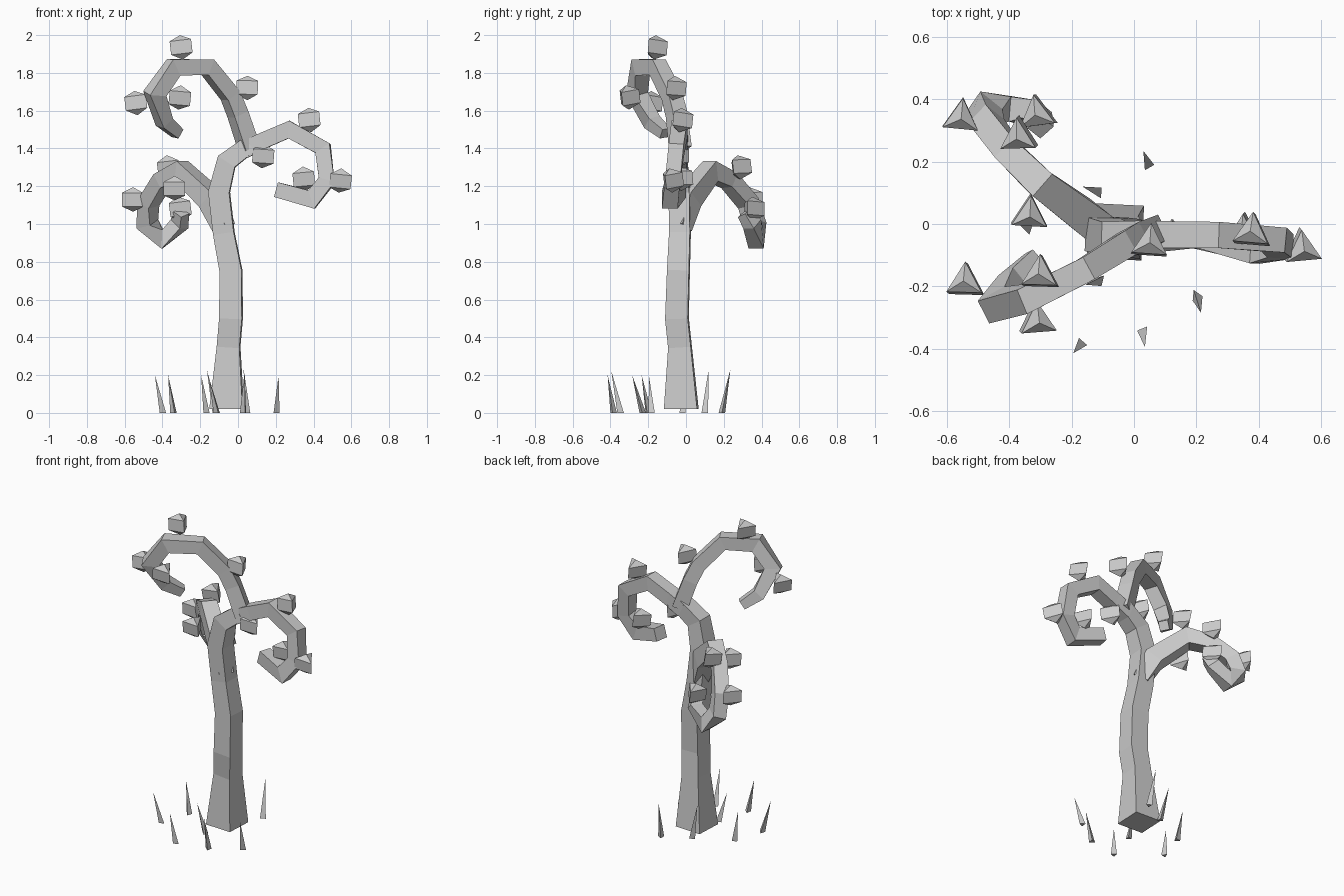
import bpy, bmesh, random
from math import cos, sin, pi
from mathutils import Vector, Euler

if "Cube" in bpy.data.objects:
    bpy.data.objects.remove(bpy.data.objects["Cube"])

random.seed(4)


def finish(bm, name):
    bmesh.ops.recalc_face_normals(bm, faces=bm.faces)
    mesh = bpy.data.meshes.new(name)
    bm.to_mesh(mesh)
    bm.free()
    obj = bpy.data.objects.new(name, mesh)
    bpy.context.collection.objects.link(obj)
    return obj


def limb(name, path, side):
    """Square tube through (x, y, z, half width) points."""
    bm = bmesh.new()
    pts = [Vector(p[:3]) for p in path]
    rings = []
    for i, p in enumerate(pts):
        a = (p - pts[i - 1]).normalized() if i else Vector()
        b = (pts[i + 1] - p).normalized() if i < len(pts) - 1 else Vector()
        t = (a + b).normalized()
        if name == "trunk" and i == 0:
            t = Vector((0, 0, 1))
        u = Vector(side)
        u = (u - t * u.dot(t)).normalized()
        v = t.cross(u)
        h = path[i][3]
        miter = 1 / max(0.8, t.dot(a if i else b))
        rings.append([bm.verts.new(p + u * h * su + v * h * sv * miter)
                      for su, sv in ((1, 1), (-1, 1), (-1, -1), (1, -1))])
    for r, s in zip(rings, rings[1:]):
        for k in range(4):
            bm.faces.new((r[k], r[(k + 1) % 4], s[(k + 1) % 4], s[k]))
    bm.faces.new(rings[0])
    bm.faces.new(rings[-1])
    return finish(bm, name)


# Trunk and three curling branches
limb("trunk", [(-.06, -.025, .02, .088), (-.05, -.032, .35, .06), (-.037, -.048, .5, .06),
               (-.037, -.04, .75, .058), (-.075, -.032, .95, .055), (-.1, -.035, 1.17, .055),
               (-.06, -.045, 1.33, .05), (.06, -.035, 1.42, .045)], (.05, 1, 0))
limb("upper_branch", [(.06, -.03, 1.4, .045), (0, -.05, 1.58, .043), (-.04, -.075, 1.68, .042),
                      (-.16, -.15, 1.83, .04), (-.34, -.24, 1.83, .042), (-.44, -.26, 1.69, .042),
                      (-.39, -.18, 1.54, .036), (-.32, -.11, 1.48, .028)], (-.47, .88, 0))
limb("right_branch", [(.03, -.035, 1.39, .045), (.13, -.035, 1.44, .043), (.27, -.035, 1.5, .042),
                      (.45, -.05, 1.4, .04), (.47, -.07, 1.23, .04), (.39, -.085, 1.13, .042),
                      (.21, -.04, 1.18, .04)], (.05, 1, 0))
limb("left_branch", [(-.075, -.03, .98, .045), (-.14, .01, 1.13, .055), (-.3, .13, 1.28, .047),
                     (-.4, .23, 1.23, .042), (-.475, .33, 1.11, .042), (-.48, .365, 1.0, .042),
                     (-.4, .37, .92, .04), (-.31, .35, 1.0, .036), (-.3, .31, 1.06, .03)],
     (.6, .75, 0))


def bud(n, pos):
    """Three-sided faceted ball, flat side to the front."""
    bm = bmesh.new()
    rot = Euler([random.uniform(-.15, .15) for _ in range(3)]).to_matrix()
    place = lambda x, y, z: bm.verts.new(Vector(pos) + rot @ Vector((x, y, z)))
    top, low = place(0, 0, .065), place(0, 0, -.065)
    up, dn = [[place(.066 * cos(pi / 2 + k * 2 * pi / 3), .066 * sin(pi / 2 + k * 2 * pi / 3), z)
               for k in range(3)] for z in (.036, -.036)]
    for k in range(3):
        j = (k + 1) % 3
        bm.faces.new((top, up[k], up[j]))
        bm.faces.new((up[k], dn[k], dn[j], up[j]))
        bm.faces.new((low, dn[j], dn[k]))
    finish(bm, f"bud_{n}")


# Buds around the branches
for n, p in enumerate([(-.3, -.165, 1.935), (-.54, -.19, 1.64), (-.31, -.31, 1.67), (.05, -.065, 1.72),
                       (.38, -.03, 1.55), (.54, -.08, 1.23), (.35, -.03, 1.24), (.13, -.05, 1.36),
                       (-.37, .28, 1.3), (-.555, .34, 1.13), (-.31, .35, 1.08), (-.335, .03, 1.19)]):
    bud(n, p)

# Grass blades: base x, y then tip x, y, z
for n, (x, y, tx, ty, tz) in enumerate([
        (.045, .19, .03, .235, .23), (-.115, .1, -.165, .12, .23), (.2, -.23, .215, -.285, .2),
        (.03, -.345, .035, -.395, .22), (-.17, -.385, -.195, -.415, .2), (-.11, -.18, -.155, -.195, .19),
        (-.4, -.2, -.44, -.235, .2), (-.34, -.015, -.37, 0, .2)]):
    bm = bmesh.new()
    tip = bm.verts.new((tx, ty, tz))
    base = [bm.verts.new((x + .02 * cos(n + k * 2 * pi / 3), y + .02 * sin(n + k * 2 * pi / 3), 0))
            for k in range(3)]
    bm.faces.new(base)
    for k in range(3):
        bm.faces.new((base[k], base[(k + 1) % 3], tip))
    finish(bm, f"grass_blade_{n}")
